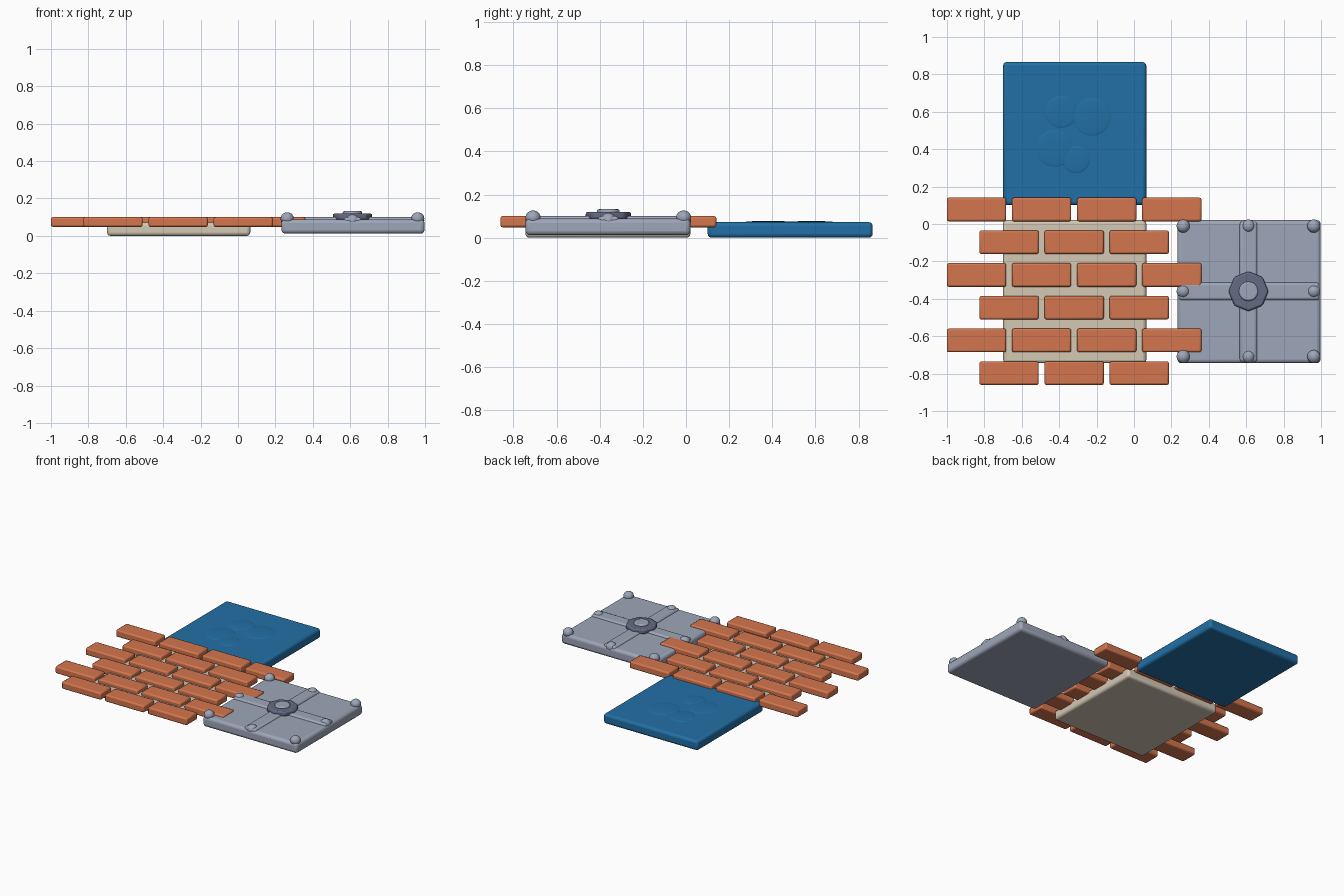
import bpy, math

if "Cube" in bpy.data.objects:
    bpy.data.objects.remove(bpy.data.objects["Cube"])


def material(name, rgb):
    m = bpy.data.materials.new(name)
    m.diffuse_color = (*rgb, 1)
    m.use_nodes = True
    m.node_tree.nodes["Principled BSDF"].inputs["Base Color"].default_value = m.diffuse_color
    return m


BRICK = material("brick orange", (0.66, 0.18, 0.075))
MORTAR = material("mortar cream", (0.66, 0.58, 0.46))
BLUE = material("water blue", (0.016, 0.16, 0.38))
STEEL = material("steel grey", (0.34, 0.38, 0.48))
DARK = material("dark steel", (0.13, 0.145, 0.23))


def finish(ob, name, mat, bevel=0, segments=3):
    ob.name = name
    ob.data.materials.append(mat)
    bpy.ops.object.transform_apply(location=False, rotation=True, scale=True)
    if bevel:
        b = ob.modifiers.new("rounded edges", "BEVEL")
        b.width, b.segments = bevel, segments
    bpy.ops.object.shade_smooth_by_angle(angle=math.radians(35))
    return ob


def box(name, x, y, z0, z1, sx, sy, mat, bevel, segments=3):
    bpy.ops.mesh.primitive_cube_add(size=1, location=(x, y, (z0 + z1) / 2))
    ob = bpy.context.object
    ob.scale = (sx, sy, z1 - z0)
    return finish(ob, name, mat, bevel, segments)


def ball(name, x, y, z, r, rz, mat):
    bpy.ops.mesh.primitive_uv_sphere_add(segments=32, ring_count=16, radius=1, location=(x, y, z))
    ob = bpy.context.object
    ob.scale = (r, r, rz)
    return finish(ob, name, mat)


def disc(name, x, y, z0, z1, r, sides, mat, bevel):
    bpy.ops.mesh.primitive_cylinder_add(vertices=sides, radius=r, depth=z1 - z0,
                                        location=(x, y, (z0 + z1) / 2))
    return finish(bpy.context.object, name, mat, bevel, 2)


# Square base slabs
SIZE = 0.765
box("mortar_slab", -0.317, -0.362, 0, 0.072, SIZE, SIZE, MORTAR, 0.018)
box("water_slab", -0.317, 0.483, 0, 0.072, SIZE, SIZE, BLUE, 0.018)
box("steel_slab", 0.615, -0.362, 0.012, 0.088, SIZE, SIZE, STEEL, 0.02)

# Staggered brick rows, four then three
for row in range(6):
    odd = row % 2
    for col in range(3 if odd else 4):
        box("brick", -0.842 + 0.174 * odd + 0.348 * col, 0.0775 - 0.175 * row,
            0.048, 0.1, 0.317, 0.126, BRICK, 0.01, 2)

# Shallow ripples on the water slab
for x, y, r in [(-0.39, 0.60, 0.086), (-0.225, 0.573, 0.101),
                (-0.425, 0.405, 0.098), (-0.31, 0.345, 0.073)]:
    ball("ripple", x, y, 0.072, r, 0.005, BLUE)

# Crossed bars on the steel slab
CX, CY, STEP = 0.612, -0.36, 0.349
box("cross_bar_x", 0.615, CY, 0.06, 0.1, 0.75, 0.095, STEEL, 0.015)
box("cross_bar_y", CX, -0.362, 0.06, 0.1, 0.095, 0.75, STEEL, 0.015)

# Rivets at the corners and bar ends
for i in (-1, 0, 1):
    for j in (-1, 0, 1):
        if i or j:
            z = 0.093 if i and j else 0.082
            ball("rivet", CX + i * STEP, CY + j * STEP, z, 0.035, 0.033, STEEL)

# Central hub and its cap
disc("hub", CX, CY, 0.085, 0.12, 0.107, 8, DARK, 0.01)
disc("hub_cap", CX, CY, 0.09, 0.132, 0.052, 16, STEEL, 0.008)
